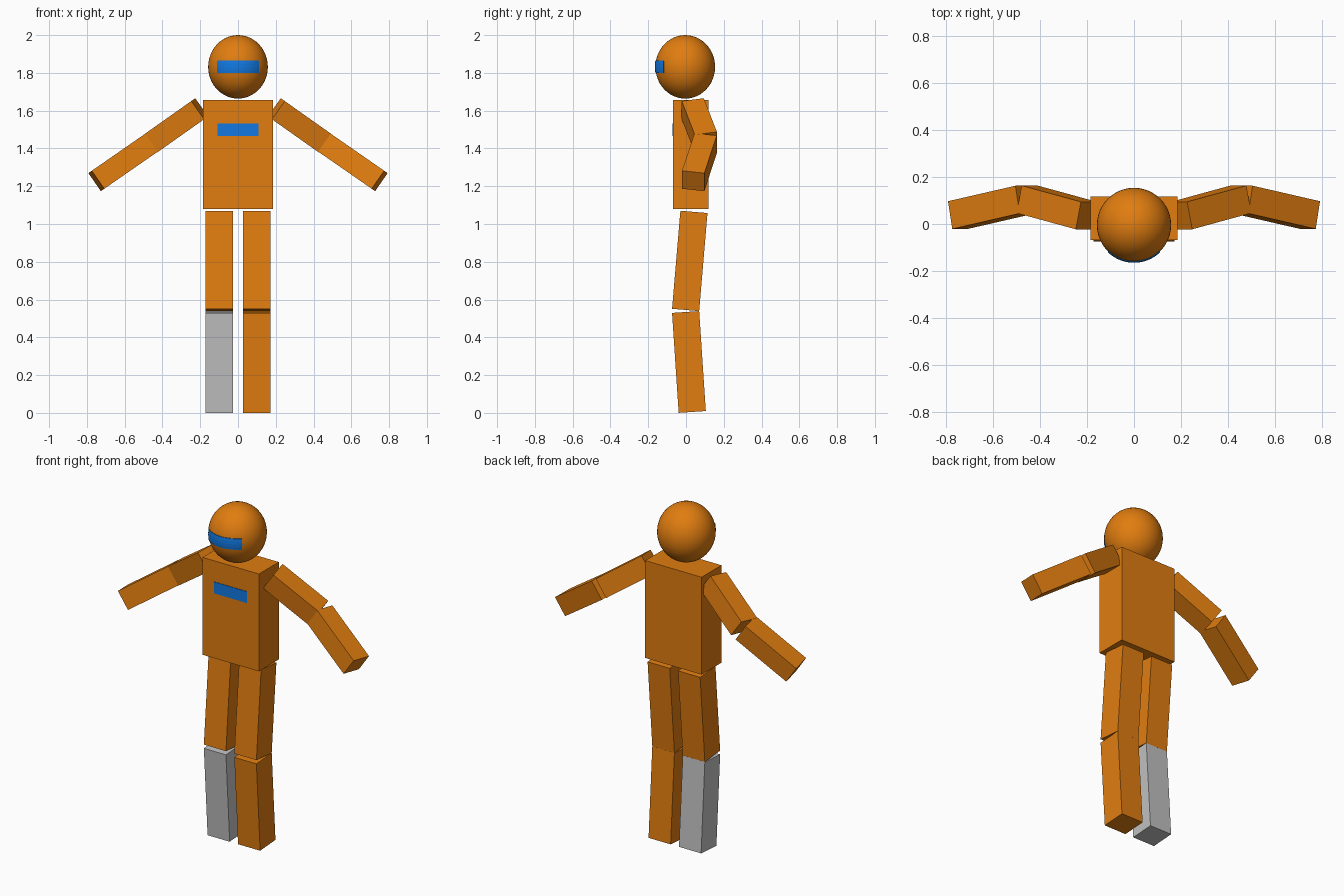
import bpy, bmesh, math
from mathutils import Vector, Matrix

if "Cube" in bpy.data.objects:
    bpy.data.objects.remove(bpy.data.objects["Cube"])


def material(name, rgb):
    m = bpy.data.materials.new(name)
    m.diffuse_color = (*rgb, 1)
    m.use_nodes = True
    m.node_tree.nodes["Principled BSDF"].inputs["Base Color"].default_value = m.diffuse_color
    return m


ORANGE = material("orange", (0.75, 0.205, 0.005))
BLUE = material("blue", (0.006, 0.19, 0.76))
GREY = material("grey", (0.53, 0.53, 0.53))


def finish(name, bm, mat):
    bmesh.ops.recalc_face_normals(bm, faces=bm.faces)
    mesh = bpy.data.meshes.new(name)
    bm.to_mesh(mesh)
    bm.free()
    mesh.materials.append(mat)
    ob = bpy.data.objects.new(name, mesh)
    bpy.context.collection.objects.link(ob)
    return ob


def box(name, lo, hi, mat):
    lo, hi = Vector(lo), Vector(hi)
    bm = bmesh.new()
    m = Matrix.Translation((lo + hi) / 2) @ Matrix.Diagonal((*(hi - lo), 1))
    bmesh.ops.create_cube(bm, size=1, matrix=m)
    return finish(name, bm, mat)


def limb(name, a, b, width, depth, mat):
    """Square bar from a to b, with one side turned towards the front."""
    a, b = Vector(a), Vector(b)
    d = (b - a).normalized()
    front = Vector((0, -1, 0))
    u = (front - d * front.dot(d)).normalized()
    w = d.cross(u)
    rot = Matrix((w, u, d)).transposed().to_4x4()
    bm = bmesh.new()
    m = (Matrix.Translation((a + b) / 2) @ rot
         @ Matrix.Diagonal((width, depth, (b - a).length, 1)))
    bmesh.ops.create_cube(bm, size=1, matrix=m)
    return finish(name, bm, mat)


# Torso and chest plate
box("torso", (-0.185, -0.068, 1.079), (0.185, 0.118, 1.657), ORANGE)
box("chest_plate", (-0.108, -0.071, 1.465), (0.108, -0.066, 1.533), BLUE)

# Head
HEAD = Vector((0, -0.004, 1.832))
RX, RZ = 0.158, 0.168
bm = bmesh.new()
bmesh.ops.create_uvsphere(bm, u_segments=48, v_segments=24, radius=1,
                          matrix=Matrix.Translation(HEAD) @ Matrix.Diagonal((RX, RX, RZ, 1)))
for f in bm.faces:
    f.smooth = True
finish("head", bm, ORANGE)

# Visor: thin band wrapped round the front of the head
bm = bmesh.new()
COLS, ROWS = 16, 4
layers = []
for off in (0.003, -0.003):
    grid = []
    for j in range(ROWS + 1):
        z = 1.80 + 0.065 * j / ROWS
        r = (RX + off) * math.sqrt(1 - ((z - HEAD.z) / (RZ + off)) ** 2)
        row = []
        for i in range(COLS + 1):
            t = math.radians(-44 + 88 * i / COLS)
            row.append(bm.verts.new((r * math.sin(t), HEAD.y - r * math.cos(t), z)))
        grid.append(row)
    for j in range(ROWS):
        for i in range(COLS):
            bm.faces.new((grid[j][i], grid[j][i + 1], grid[j + 1][i + 1], grid[j + 1][i]))
    rim = (grid[0] + [g[-1] for g in grid[1:]] + grid[-1][-2::-1]
           + [g[0] for g in grid[-2:0:-1]])
    layers.append(rim)
outer, inner = layers
for k in range(len(outer)):
    n = (k + 1) % len(outer)
    bm.faces.new((outer[k], outer[n], inner[n], inner[k]))
finish("visor", bm, BLUE)

# Arms and legs on both sides
for s, side in ((-1, "right"), (1, "left")):
    limb(side + "_upper_arm", (s * 0.203, 0.036, 1.61), (s * 0.455, 0.105, 1.432),
         0.118, 0.12, ORANGE)
    limb(side + "_forearm", (s * 0.463, 0.104, 1.427), (s * 0.75, 0.038, 1.228),
         0.116, 0.12, ORANGE)
    limb(side + "_thigh", (s * 0.1, 0.042, 1.064), (s * 0.1, -0.002, 0.545),
         0.145, 0.144, ORANGE)
    limb(side + "_shin", (s * 0.1, -0.002, 0.534), (s * 0.1, 0.033, 0.005),
         0.145, 0.144, GREY if s < 0 else ORANGE)
